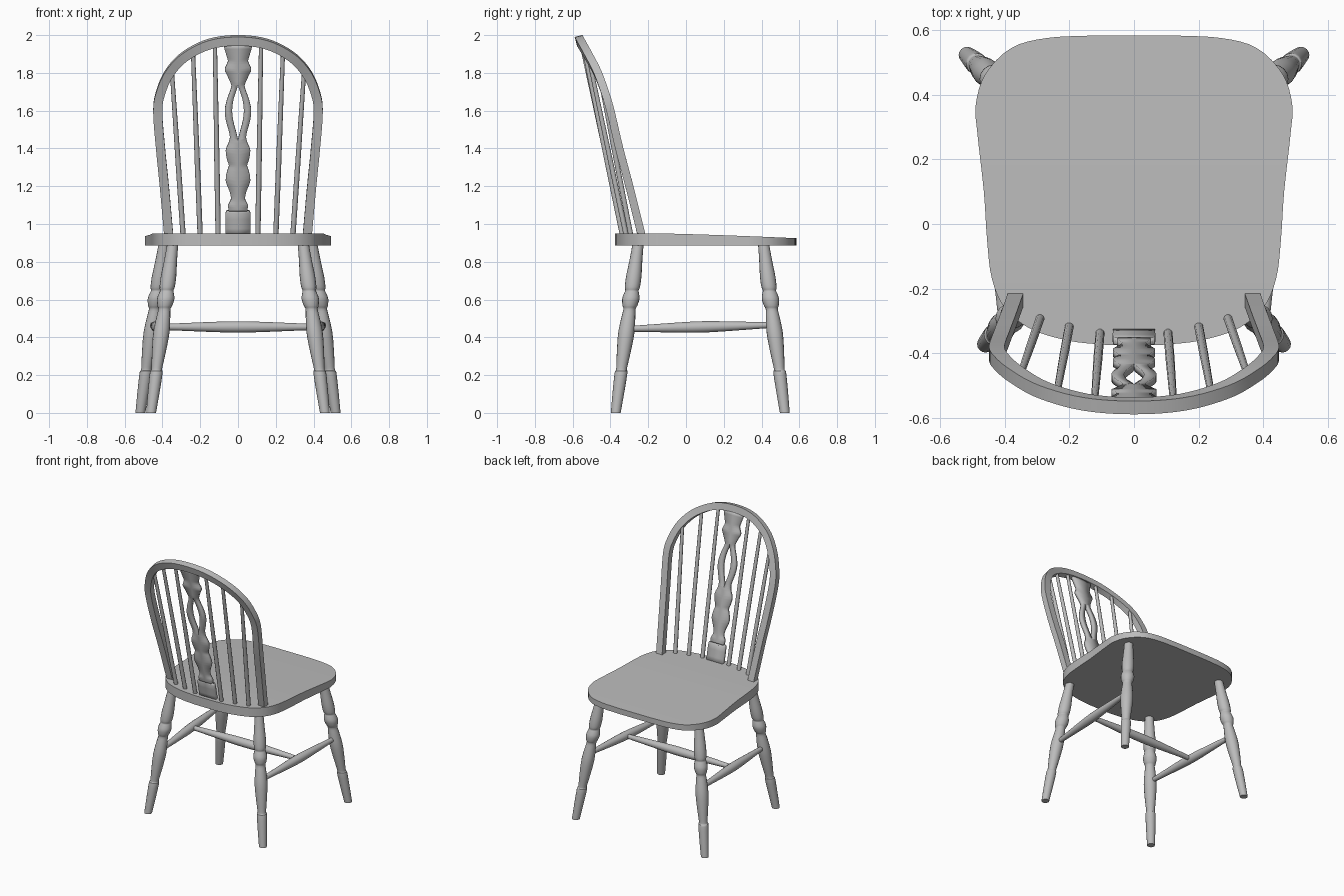
import bpy, bmesh, math
from mathutils import Vector

cube = bpy.data.objects.get("Cube")
if cube:
    bpy.data.objects.remove(cube)

wood = bpy.data.materials.new("grey_wood")
wood.use_nodes = True
wood.diffuse_color = (0.5, 0.5, 0.5, 1)
wood.node_tree.nodes["Principled BSDF"].inputs["Base Color"].default_value = (0.5, 0.5, 0.5, 1)


def spline(pts, steps=5):
    """Catmull-Rom curve through points of any dimension."""
    pts = [Vector(p) for p in pts]
    ext = [2 * pts[0] - pts[1]] + pts + [2 * pts[-1] - pts[-2]]
    out = []
    for a, b, c, d in zip(ext, ext[1:], ext[2:], ext[3:]):
        for i in range(steps):
            t = i / steps
            out.append((2 * b + (c - a) * t + (2 * a - 5 * b + 4 * c - d) * t * t
                        + (3 * b - a - 3 * c + d) * t ** 3) / 2)
    return out + [pts[-1]]


def finish(bm, name, angle=35):
    bmesh.ops.recalc_face_normals(bm, faces=bm.faces)
    mesh = bpy.data.meshes.new(name)
    bm.to_mesh(mesh)
    bm.free()
    mesh.materials.append(wood)
    ob = bpy.data.objects.new(name, mesh)
    bpy.context.collection.objects.link(ob)
    bpy.ops.object.select_all(action="DESELECT")
    ob.select_set(True)
    bpy.context.view_layer.objects.active = ob
    bpy.ops.object.shade_smooth_by_angle(angle=math.radians(angle))
    return ob


def loft(rings, name, angle=35):
    """Skin a list of equal closed rings and cap both ends."""
    bm = bmesh.new()
    rows = [[bm.verts.new(p) for p in ring] for ring in rings]
    for a, b in zip(rows, rows[1:]):
        for i in range(len(a)):
            j = (i + 1) % len(a)
            bm.faces.new((a[i], a[j], b[j], b[i]))
    bm.faces.new(rows[0])
    bm.faces.new(rows[-1])
    return finish(bm, name, angle)


def turned(name, start, end, profile, axis, sides=16):
    """Turned rod: profile of (fraction, radius), sections square to the given axis."""
    start, end = Vector(start), Vector(end)
    u, v = [Vector([float(k == n) for k in range(3)]) for n in range(3) if n != axis]
    rings = []
    for t, r in profile:
        c = start.lerp(end, t)
        rings.append([c + r * (u * math.cos(a) + v * math.sin(a))
                      for a in (math.tau * i / sides for i in range(sides))])
    return loft(rings, name, 50)


# Seat: shield outline, flat below, top dipping towards the front
outline = spline([(.12, .584), (.27, .576), (.38, .545), (.46, .465), (.49, .37), (.485, .28),
                  (.465, .1), (.455, -.05), (.44, -.17), (.4, -.26), (.32, -.325),
                  (.2, -.362), (.08, -.375)], 4)
rings = []
for x, y in outline:
    top = .95 - .025 * max(0, (y + .15) / .73) ** 1.3
    rings.append([(-x, y, .885), (x, y, .885), (x, y, top), (-x, y, top)])
loft(rings, "seat")

# Turned legs
leg_profile = spline([(0, .026), (.12, .031), (.235, .034), (.25, .029), (.27, .029), (.36, .037),
                      (.47, .043), (.56, .037), (.61, .032), (.63, .039), (.67, .046),
                      (.705, .039), (.72, .035), (.74, .04), (.8, .041), (.9, .034), (1, .029)], 3)
for side, s in (("left", 1), ("right", -1)):
    turned(f"front_leg_{side}", (s * .517, .523, 0), (s * .39, .41, .9), leg_profile, 2)
    turned(f"back_leg_{side}", (s * .46, -.372, 0), (s * .345, -.253, .9), leg_profile, 2)

# Stretchers joining the legs
rod = spline([(0, .015), (.15, .02), (.35, .027), (.5, .03), (.65, .027), (.85, .02), (1, .015)], 3)
for side, s in (("left", 1), ("right", -1)):
    turned(f"side_stretcher_{side}", (s * .405, -.3, .445), (s * .452, .455, .465), rod, 1)
turned("cross_stretcher", (-.428, .08, .455), (.428, .08, .455), rod, 0)

# Bent bow of the back
half = [(.365, -.23, .92), (.39, -.3, 1.2), (.41, -.353, 1.4), (.425, -.4, 1.6), (.408, -.43, 1.7),
        (.363, -.468, 1.8), (.28, -.515, 1.888), (.15, -.552, 1.953)]
path = spline(half + [(0, -.563, 1.972)] + [(-x, y, z) for x, y, z in reversed(half)])
depth = Vector((0, .97, .25))
rings = []
for i, p in enumerate(path):
    tangent = path[min(i + 1, len(path) - 1)] - path[max(i - 1, 0)]
    out = tangent.cross(depth).normalized() * .024
    d = depth * .021
    rings.append([p + out + d, p - out + d, p - out - d, p + out - d])
loft(rings, "back_bow", 40)

# Spindles fanning out from the seat
spindles = [((.105, -.335, .93), (.122, -.545, 1.945)),
            ((.2, -.315, .93), (.238, -.52, 1.905)),
            ((.29, -.29, .93), (.35, -.462, 1.81))]
for n, (a, b) in enumerate(spindles, 1):
    for side, s in (("left", 1), ("right", -1)):
        turned(f"spindle_{n}_{side}", (s * a[0], *a[1:]), (s * b[0], *b[1:]),
               [(0, .014), (.4, .014), (1, .011)], 2, 10)

# Pierced splat: rows of (height, half width, half width of the opening)
rows = [(.93, .065, 0), (1.06, .065, 0), (1.07, .05, 0), (1.1, .052, 0), (1.13, .038, 0),
        (1.17, .043, 0), (1.23, .065, 0), (1.28, .057, 0), (1.31, .048, 0), (1.34, .057, 0),
        (1.39, .065, 0), (1.44, .046, 0), (1.48, .045, .008), (1.54, .062, .024),
        (1.6, .07, .031), (1.66, .058, .024), (1.71, .04, .008), (1.74, .036, 0),
        (1.79, .058, 0), (1.82, .07, 0), (1.86, .054, 0), (1.89, .06, 0), (1.95, .078, 0)]
bm = bmesh.new()
last = None
for z, w, h in spline(rows, 3):
    y = -.337 - .215 * (z - .95)
    h = max(h, 0) if 1.44 < z < 1.74 else 0
    pair = [bm.verts.new((h, y, z)), bm.verts.new((w, y, z))]
    if last:
        bm.faces.new((last[0], last[1], pair[1], pair[0]))
    last = pair
splat = finish(bm, "splat")
splat.modifiers.new("mirror", "MIRROR")
solid = splat.modifiers.new("thickness", "SOLIDIFY")
solid.thickness, solid.offset = .022, 0
